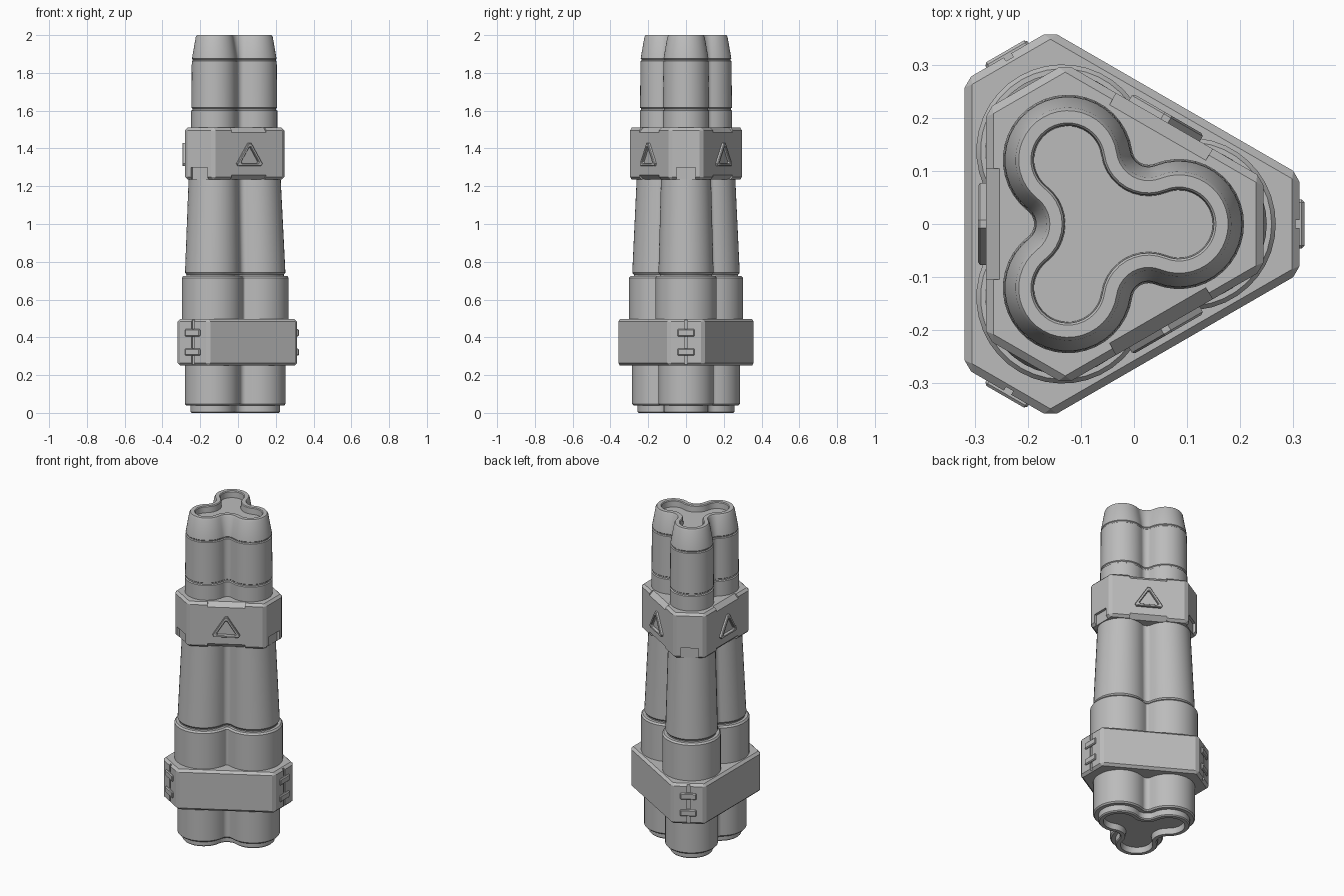
import bpy, bmesh, math
from mathutils import Matrix, Vector

old = bpy.data.objects.get("Cube")
if old:
    bpy.data.objects.remove(old)

CX = -0.055                       # axis of the three-fold symmetry
SHORT = [0, 120, 240]             # directions of the lobes / short faces
LONG = [60, 180, 300]             # directions of the valleys / long faces

grey = bpy.data.materials.new("plain grey")
grey.use_nodes = True
grey.diffuse_color = (0.5, 0.5, 0.5, 1)
grey.node_tree.nodes["Principled BSDF"].inputs["Base Color"].default_value = (0.5, 0.5, 0.5, 1)


def finish(name, bm, smooth=False):
    bmesh.ops.recalc_face_normals(bm, faces=bm.faces)
    mesh = bpy.data.meshes.new(name)
    bm.to_mesh(mesh)
    bm.free()
    mesh.materials.append(grey)
    ob = bpy.data.objects.new(name, mesh)
    bpy.context.collection.objects.link(ob)
    if smooth:
        activate(ob)
        bpy.ops.object.shade_smooth_by_angle(angle=math.radians(30))
    return ob


def activate(ob):
    bpy.ops.object.select_all(action='DESELECT')
    ob.select_set(True)
    bpy.context.view_layer.objects.active = ob


def trefoil(d, r):
    """Three round lobes joined by concave fillets."""
    s = 1.1 * d
    far = d / 2 + math.sqrt(s * s - 0.75 * d * d)
    a60 = math.pi / 3
    phi = math.atan2(far * math.sin(a60), far * math.cos(a60) - d)
    pts = []
    for ang in SHORT:
        rot = Matrix.Rotation(math.radians(ang), 2)
        for i in range(25):
            t = phi * (i / 12 - 1)
            pts.append(rot @ Vector((d + r * math.cos(t), r * math.sin(t))))
        start, end = phi + math.pi, 5 * a60 - phi
        for i in range(1, 10):
            t = start + (end - start) * i / 10
            pts.append(rot @ Vector((far * math.cos(a60) + (s - r) * math.cos(t),
                                     far * math.sin(a60) + (s - r) * math.sin(t))))
    return pts


def loft(name, sections):
    """Skin trefoil rings given as (height, lobe distance, lobe radius)."""
    bm = bmesh.new()
    rings = [[bm.verts.new((p.x + CX, p.y, z)) for p in trefoil(d, r)]
             for z, d, r in sections]
    n = len(rings[0])
    for lo, hi in zip(rings, rings[1:]):
        for i in range(n):
            j = (i + 1) % n
            bm.faces.new((lo[i], lo[j], hi[j], hi[i]))
    bm.faces.new(rings[0][::-1])
    bm.faces.new(rings[-1])
    return finish(name, bm, True)


def band(name, d_short, d_long, z0, z1, bevel):
    """Six-sided clamp with three short and three long faces."""
    h = (d_long - d_short / 2) / math.sin(math.pi / 3)
    bm = bmesh.new()
    base = []
    for ang in SHORT:
        rot = Matrix.Rotation(math.radians(ang), 2)
        for y in (-h, h):
            p = rot @ Vector((d_short, y))
            base.append(bm.verts.new((p.x + CX, p.y, z0)))
    face = bm.faces.new(base)
    top = bmesh.ops.extrude_face_region(bm, geom=[face])["geom"]
    bmesh.ops.translate(bm, vec=(0, 0, z1 - z0),
                        verts=[v for v in top if isinstance(v, bmesh.types.BMVert)])
    bmesh.ops.bevel(bm, geom=bm.edges[:], offset=bevel, segments=1, affect='EDGES')
    return finish(name, bm)


def place(ang, dist, z):
    return (Matrix.Translation((CX, 0, z)) @ Matrix.Rotation(math.radians(ang), 4, 'Z')
            @ Matrix.Translation((dist, 0, 0)))


def block(name, ang, dist, z, size, tilt=0, bevel=0):
    """Box facing outward; size is depth, width, height."""
    bm = bmesh.new()
    bmesh.ops.create_cube(bm, size=1)
    bmesh.ops.scale(bm, vec=size, verts=bm.verts)
    if bevel:
        bmesh.ops.bevel(bm, geom=bm.edges[:], offset=bevel, segments=1, affect='EDGES')
    bm.transform(place(ang, dist, z) @ Matrix.Rotation(math.radians(tilt), 4, 'Y'))
    return finish(name, bm)


def cut(ob, cutter):
    cutter.hide_render = True
    mod = ob.modifiers.new("cut", 'BOOLEAN')
    mod.operation = 'DIFFERENCE'
    mod.solver = 'EXACT'
    mod.object = cutter
    activate(ob)
    bpy.ops.object.modifier_apply(modifier=mod.name)
    bpy.data.objects.remove(cutter)


def triangle_frame(name, ang, dist, z):
    """Raised triangular frame with softened corners."""
    bm = bmesh.new()
    loops = []
    for depth, scale in ((-0.01, 1), (0.011, 1), (0.015, 0.93), (0.015, 0.74),
                         (0.011, 0.68), (-0.01, 0.68)):
        corners = [Vector((-0.085, -0.045)), Vector((0.085, -0.045)), Vector((0, 0.09))]
        ring = []
        for i, c in enumerate(corners):
            for other in (corners[i - 1], corners[(i + 1) % 3]):
                p = c.lerp(other, 0.09) * scale
                ring.append(bm.verts.new((depth, p.x, p.y)))
        loops.append(ring)
    for a, b in zip(loops, loops[1:] + loops[:1]):
        for i in range(6):
            j = (i + 1) % 6
            bm.faces.new((a[i], a[j], b[j], b[i]))
    bm.transform(place(ang, dist, z))
    return finish(name, bm)


# Trefoil body, from the recessed foot to the recessed muzzle
loft("lower_body", [(0.035, 0.16, 0.085), (0.0, 0.16, 0.09), (0.0, 0.16, 0.112),
                    (0.006, 0.16, 0.118), (0.04, 0.16, 0.118), (0.04, 0.16, 0.14),
                    (0.048, 0.16, 0.147), (0.3, 0.16, 0.147)])
loft("collar", [(0.45, 0.16, 0.163), (0.715, 0.16, 0.163), (0.725, 0.16, 0.155),
                (0.725, 0.16, 0.12)])
loft("tapered_body", [(0.7, 0.16, 0.138), (0.732, 0.16, 0.138), (0.742, 0.16, 0.146),
                      (1.3, 0.147, 0.131)])
loft("upper_body", [(1.45, 0.14, 0.123), (1.6, 0.14, 0.123), (1.604, 0.14, 0.117),
                    (1.612, 0.14, 0.117), (1.616, 0.14, 0.122), (1.862, 0.14, 0.12),
                    (1.866, 0.14, 0.115), (1.872, 0.14, 0.115), (1.876, 0.14, 0.119),
                    (1.99, 0.14, 0.099), (2.0, 0.14, 0.093), (2.0, 0.14, 0.07),
                    (1.995, 0.14, 0.066), (1.96, 0.14, 0.064)])

# Lower clamp with a groove and two latches on each short face
lower = band("lower_clamp", 0.368, 0.265, 0.25, 0.497, 0.014)
for a in SHORT:
    cut(lower, block("groove_cutter", a, 0.368, 0.37, (0.016, 0.016, 0.4), 0))
    for z in (0.322, 0.424):
        block("latch", a, 0.365, z, (0.024, 0.092, 0.038), bevel=0.005)

# Upper clamp with chamfer notches, corner notches and raised triangles
upper = band("upper_clamp", 0.30, 0.225, 1.235, 1.51, 0.014)
for a in LONG:
    for z in (1.235, 1.51):
        cut(upper, block("edge_cutter", a, 0.225, z, (0.036, 0.21, 0.036), 45))
    triangle_frame("warning_triangle", a, 0.225, 1.352)
for a in SHORT:
    cut(upper, block("corner_cutter", a, 0.30, 1.24, (0.03, 0.1, 0.12)))
